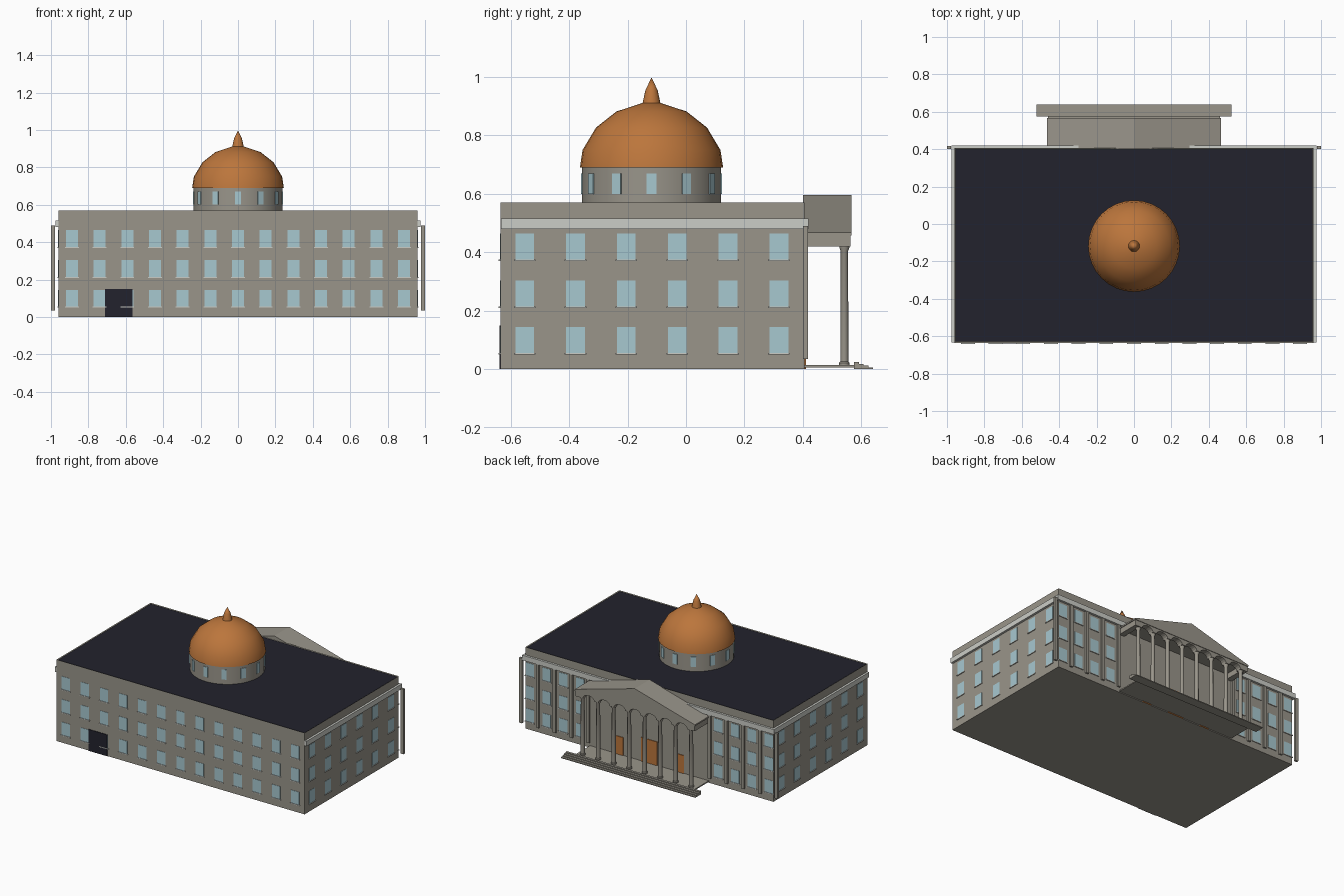
import bpy, bmesh, math
from mathutils import Matrix, Vector

cube = bpy.data.objects.get("Cube")
if cube:
    bpy.data.objects.remove(cube, do_unlink=True)


def material(name, rgb):
    m = bpy.data.materials.new(name)
    m.use_nodes = True
    m.diffuse_color = (*rgb, 1)
    bsdf = next(n for n in m.node_tree.nodes if n.type == 'BSDF_PRINCIPLED')
    bsdf.inputs["Base Color"].default_value = (*rgb, 1)
    return m


STONE = material("stone", (0.32, 0.30, 0.255))
TRIM = material("pale_trim", (0.60, 0.61, 0.57))
GLASS = material("pale_blue_glass", (0.39, 0.58, 0.63))
COPPER = material("copper", (0.50, 0.18, 0.045))
SLATE = material("dark_slate", (0.016, 0.016, 0.026))


def finish(name, bm, *mats, smooth=None):
    bmesh.ops.recalc_face_normals(bm, faces=bm.faces)
    mesh = bpy.data.meshes.new(name)
    bm.to_mesh(mesh)
    bm.free()
    obj = bpy.data.objects.new(name, mesh)
    bpy.context.collection.objects.link(obj)
    for m in mats:
        mesh.materials.append(m)
    if smooth:
        bpy.ops.object.select_all(action='DESELECT')
        obj.select_set(True)
        bpy.context.view_layer.objects.active = obj
        bpy.ops.object.shade_smooth_by_angle(angle=math.radians(smooth))
    return obj


def add_box(bm, x, y, z, turn=Matrix()):
    """Box from (low, high) pairs, optionally turned."""
    size = [b - a for a, b in (x, y, z)]
    mid = Vector([(a + b) / 2 for a, b in (x, y, z)])
    bmesh.ops.create_cube(bm, size=1, matrix=turn @ Matrix.Translation(mid) @ Matrix.Diagonal((*size, 1)))


def boxes(name, mat, items):
    bm = bmesh.new()
    for item in items:
        add_box(bm, *item)
    return finish(name, bm, mat)


def add_lathe(bm, profile, centre, steps):
    """Spin a (radius, height) profile about a vertical axis."""
    verts = [bm.verts.new((centre[0] + r, centre[1], z)) for r, z in profile]
    edges = [bm.edges.new(p) for p in zip(verts, verts[1:])]
    bmesh.ops.spin(bm, geom=verts + edges, cent=(*centre, 0), axis=(0, 0, 1),
                   angle=math.tau, steps=steps, use_duplicate=False)
    bmesh.ops.remove_doubles(bm, verts=bm.verts, dist=1e-5)


def prism(name, mat, outline, y0, y1):
    """Extrude an (x, z) outline along y."""
    bm = bmesh.new()
    face = bm.faces.new([bm.verts.new((x, y0, z)) for x, z in outline])
    out = bmesh.ops.extrude_face_region(bm, geom=[face])
    moved = [v for v in out["geom"] if isinstance(v, bmesh.types.BMVert)]
    bmesh.ops.translate(bm, verts=moved, vec=(0, y1 - y0, 0))
    return finish(name, bm, mat)


W, FRONT, BACK, TOP = 0.96, -0.635, 0.405, 0.57

# Main block with a sunken dark roof behind a thin parapet
bm = bmesh.new()
add_box(bm, (-W, W), (FRONT, BACK), (0, TOP))
roof = max(bm.faces, key=lambda f: f.calc_center_median().z)
bmesh.ops.inset_region(bm, faces=[roof], thickness=0.008, depth=-0.004)
roof.material_index = 1
finish("main_block", bm, STONE, SLATE)

# Pale cornice along both sides and the back
boxes("cornice", TRIM, [
    ((-W - 0.015, -W), (FRONT + 0.002, BACK + 0.015), (0.48, 0.515)),
    ((W, W + 0.015), (FRONT + 0.002, BACK + 0.015), (0.48, 0.515)),
    ((-W, W), (BACK, BACK + 0.015), (0.48, 0.515))])

# Windows and sills: each wall is described by a turn and the window positions
quarter = math.pi / 2
floors = [0.055, 0.214, 0.375]
wing = [s * (0.535 + 0.13 * i) for s in (-1, 1) for i in range(4)]
walls = [
    (0, -FRONT, [0.148 * i for i in range(-6, 7)]),
    (1, W, [-0.552 + 0.174 * i for i in range(6)]),
    (-1, W, [0.552 - 0.174 * i for i in range(6)]),
    (2, BACK, wing)]
panes, sills = [], []
for turns, distance, places in walls:
    turn = Matrix.Rotation(turns * quarter, 4, 'Z')
    for p in places:
        for z in floors:
            panes.append(((p - 0.032, p + 0.032), (-distance - 0.002, -distance + 0.005), (z, z + 0.09), turn))
            sills.append(((p - 0.037, p + 0.037), (-distance - 0.006, -distance + 0.005), (z - 0.005, z), turn))
boxes("windows", GLASS, panes)
boxes("window_sills", TRIM, sills)

# Dark service door on the front
boxes("service_door", SLATE, [((-0.71, -0.565), (FRONT - 0.004, FRONT), (0, 0.15))])

# Drum, its windows, dome and finial
CENTRE = (0, -0.118)
bm = bmesh.new()
add_lathe(bm, [(0.238, TOP - 0.01), (0.238, 0.692)], CENTRE, 32)
finish("drum", bm, STONE, smooth=40)
place = Matrix.Translation((*CENTRE, 0))
boxes("drum_windows", GLASS, [
    ((-0.017, 0.017), (-0.241, -0.23), (0.60, 0.67),
     place @ Matrix.Rotation(math.tau * i / 12, 4, 'Z')) for i in range(12)])
bm = bmesh.new()
add_lathe(bm, [(0, 0.69), (0.245, 0.69), (0.236, 0.75), (0.19, 0.827),
               (0.12, 0.882), (0.028, 0.912), (0, 0.913)], CENTRE, 32)
finish("dome", bm, COPPER, smooth=40)
bm = bmesh.new()
add_lathe(bm, [(0.031, 0.908), (0.021, 0.955), (0, 0.998)], CENTRE, 16)
finish("finial", bm, COPPER, smooth=40)

# Pilasters across the back wings, the end ones standing just past the corners
pilasters = []
for side in (-1, 1):
    for i in range(5):
        x = side * (0.47 + 0.13 * i)
        x = max(-0.989, min(0.989, x))
        pilasters.append(((x - 0.011, x + 0.011), (BACK - 0.004, BACK + 0.012), (0.035, 0.49)))
boxes("pilasters", STONE, pilasters)

# Portico floor and stairs
boxes("portico_floor", STONE, [((-0.46, 0.46), (BACK, 0.578), (0.006, 0.014))])
boxes("portico_stairs", STONE, [
    ((-0.52, 0.52), (0.575, 0.592 + 0.016 * i), (0.018 - 0.006 * i, 0.024 - 0.006 * i))
    for i in range(4)])

# Portico columns with flared base and capital
COLS = [-0.42 + 0.12 * i for i in range(8)]
bm = bmesh.new()
for x in COLS:
    add_lathe(bm, [(0, 0.012), (0.018, 0.012), (0.018, 0.022), (0.014, 0.026),
                   (0.0125, 0.405), (0.017, 0.415), (0.017, 0.424), (0, 0.424)], (x, 0.542), 12)
finish("portico_columns", bm, STONE, smooth=40)

# Arched beam over the columns, side beams and ceiling
outline = [(0.46, 0.462), (-0.46, 0.462), (-0.46, 0.42)]
for a, b in zip(COLS, COLS[1:]):
    mid, half = (a + b) / 2, (b - a) / 2 - 0.016
    for k in range(9):
        t = math.pi * (1 - k / 8)
        outline.append((mid + half * math.cos(t), 0.42 + 0.03 * math.sin(t)))
outline.append((0.46, 0.42))
prism("arched_beam", STONE, outline, 0.522, 0.563)
boxes("side_beams", STONE, [
    ((min(s * 0.42, s * 0.46), max(s * 0.42, s * 0.46)), (BACK, 0.53), (0.42, 0.462)) for s in (-1, 1)])

# Pediment
prism("pediment", STONE, [(-0.465, 0.458), (0.465, 0.458), (0.465, 0.468), (0, 0.597), (-0.465, 0.468)],
      BACK - 0.004, 0.567)

# Three doors under the portico
boxes("portico_doors", COPPER, [
    ((x - w, x + w), (BACK - 0.002, BACK + 0.005), (0, h))
    for x, w, h in ((-0.235, 0.035, 0.14), (0, 0.062, 0.18), (0.235, 0.035, 0.14))])
